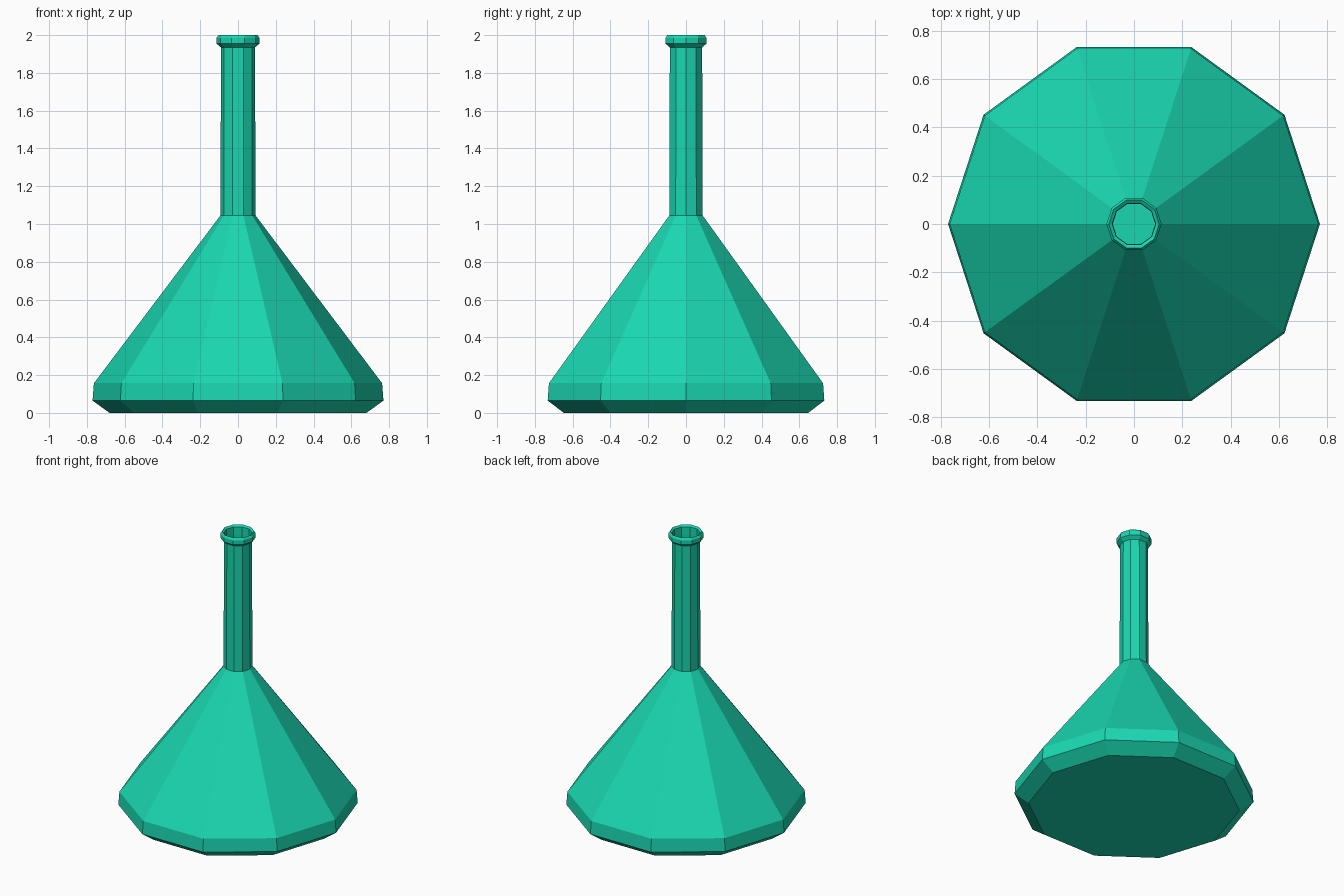
import bpy, bmesh
from math import cos, sin, pi

if "Cube" in bpy.data.objects:
    bpy.data.objects.remove(bpy.data.objects["Cube"])

SIDES = 10

# Material
glass = bpy.data.materials.new("green_glass")
glass.diffuse_color = (0.01, 0.68, 0.44, 1)
glass.use_nodes = True
glass.node_tree.nodes["Principled BSDF"].inputs["Base Color"].default_value = glass.diffuse_color


def lathe(name, profile, close_bottom=False):
    """Revolve (radius, height) points around z into flat ten-sided rings."""
    bm = bmesh.new()
    rings = [[bm.verts.new((r * cos(2 * pi * i / SIDES), r * sin(2 * pi * i / SIDES), z))
              for i in range(SIDES)] for r, z in profile]
    for low, high in zip(rings, rings[1:]):
        for i in range(SIDES):
            j = (i + 1) % SIDES
            bm.faces.new((low[i], low[j], high[j], high[i]))
    if close_bottom:
        bm.faces.new(rings[0][::-1])
    mesh = bpy.data.meshes.new(name)
    bm.to_mesh(mesh)
    bm.free()
    obj = bpy.data.objects.new(name, mesh)
    bpy.context.collection.objects.link(obj)
    mesh.materials.append(glass)
    return obj


# Conical flask: bevelled base, cone, open neck and rolled lip
lathe("conical_flask", [
    (0.68, 0.0), (0.77, 0.065), (0.763, 0.157),   # base
    (0.093, 1.045), (0.09, 1.935),                # cone and neck
    (0.114, 1.955), (0.114, 1.985),               # lip
    (0.104, 2.0), (0.09, 1.99), (0.088, 1.935),   # rim turned inward
], close_bottom=True)
